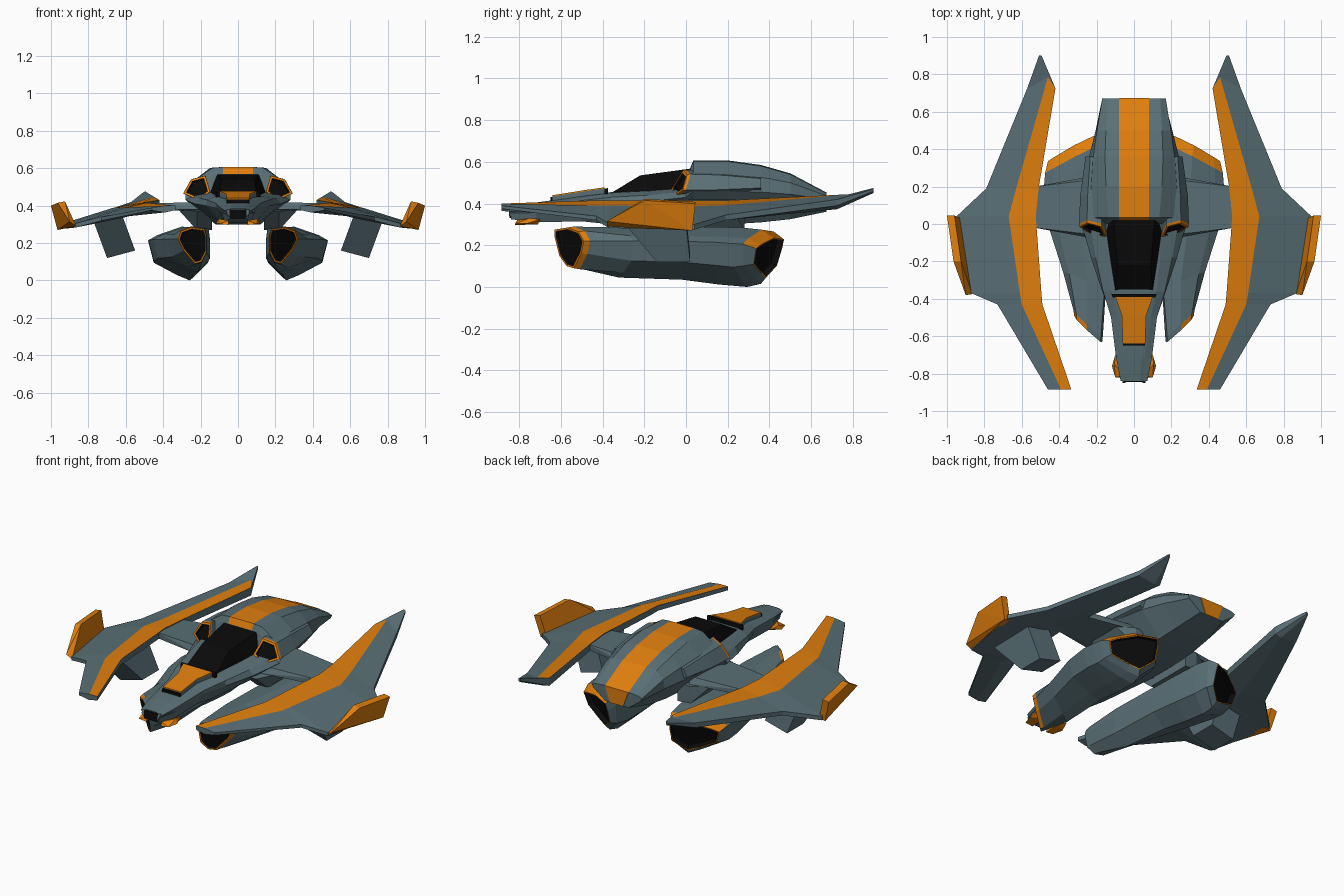
import bpy, bmesh

if "Cube" in bpy.data.objects:
    bpy.data.objects.remove(bpy.data.objects["Cube"])


def make_mat(name, col):
    m = bpy.data.materials.new(name)
    m.diffuse_color = (*col, 1)
    m.use_nodes = True
    m.node_tree.nodes["Principled BSDF"].inputs["Base Color"].default_value = m.diffuse_color
    return m


MATS = [make_mat("slate grey", (0.10, 0.16, 0.18)),
        make_mat("orange", (0.74, 0.21, 0.004)),
        make_mat("black", (0.003, 0.003, 0.003))]
GREY, ORANGE, BLACK = 0, 1, 2


def finish(bm, name, mirror):
    bmesh.ops.recalc_face_normals(bm, faces=bm.faces)
    me = bpy.data.meshes.new(name)
    bm.to_mesh(me)
    bm.free()
    for m in MATS:
        me.materials.append(m)
    ob = bpy.data.objects.new(name, me)
    bpy.context.collection.objects.link(ob)
    if mirror:
        mod = ob.modifiers.new("mirror", 'MIRROR')
        mod.use_mirror_merge = False
    return ob


def hull(name, pts, mat, mirror=False, both=False):
    """Convex solid around points; both=True adds the points mirrored in x."""
    bm = bmesh.new()
    if both:
        pts = list(pts) + [(-x, y, z) for x, y, z in pts]
    vs = [bm.verts.new(p) for p in pts]
    bmesh.ops.convex_hull(bm, input=vs)
    bmesh.ops.delete(bm, geom=[v for v in bm.verts if not v.link_faces], context='VERTS')
    bmesh.ops.dissolve_limit(bm, angle_limit=0.02, verts=bm.verts, edges=bm.edges)
    for f in bm.faces:
        f.material_index = mat
    return finish(bm, name, mirror)


def box(x0, x1, y0, y1, z0, z1):
    return [(x, y, z) for x in (x0, x1) for y in (y0, y1) for z in (z0, z1)]


def loft(name, rings, rule, mirror=False, openings=()):
    """Skin rings; rule(segment, side) gives colour; openings = (which cap, rim, depth)."""
    bm = bmesh.new()
    vr = [[bm.verts.new(p) for p in r] for r in rings]
    n = len(vr[0])
    for i in range(len(vr) - 1):
        for j in range(n):
            k = (j + 1) % n
            f = bm.faces.new((vr[i][j], vr[i][k], vr[i + 1][k], vr[i + 1][j]))
            f.material_index = rule(i, j)
    caps = [bm.faces.new(vr[0]), bm.faces.new(vr[-1])]
    bmesh.ops.recalc_face_normals(bm, faces=bm.faces)
    for which, rim, depth in openings:
        cap = caps[which]
        cap.material_index = ORANGE
        bmesh.ops.inset_region(bm, faces=[cap], thickness=rim, use_even_offset=True)
        cap.material_index = BLACK
        r = bmesh.ops.inset_region(bm, faces=[cap], thickness=0.004, depth=-depth)
        for f in r['faces']:
            f.material_index = BLACK
    return finish(bm, name, mirror)


# Fuselage: y, top half width, top z, mid half width, mid z, bottom half width, bottom z
SW = 0.08
hull_sec = [(-.84, .045, .385, .058, .36, .05, .325), (-.72, .06, .405, .09, .37, .07, .31),
            (-.50, .09, .435, .115, .39, .07, .315), (-.36, .12, .455, .17, .40, .08, .30),
            (-.18, .14, .465, .23, .41, .10, .30), (0, .15, .48, .28, .43, .12, .30),
            (.02, .13, .57, .28, .45, .12, .30), (.035, .135, .607, .28, .46, .12, .30),
            (.20, .15, .607, .265, .46, .12, .30), (.36, .155, .585, .24, .455, .12, .31),
            (.50, .15, .545, .205, .445, .11, .325), (.67, .14, .455, .16, .42, .08, .36)]


def hull_ring(y, tw, zt, mw, zm, bw, zb):
    s = min(SW, tw * .7)
    half = [(s, zt), (tw, zt - .005), ((tw + mw) / 2 + .02, zt * .55 + zm * .45), (mw, zm), (bw, zb)]
    return [(x, y, z) for x, z in half] + [(-x, y, z) for x, z in reversed(half)]


loft("fuselage", [hull_ring(*s) for s in hull_sec],
     lambda i, j: ORANGE if j == 9 and i >= 6 else GREY)
hull("tail_stripe", [(.08, .66, .458), (.08, .674, .455), (.045, .66, .36), (.045, .674, .36)], ORANGE, both=True)

# Cockpit and nose details
hull("canopy", [(.10, -.36, .45), (.09, -.22, .535), (.11, .025, .568), (.148, -.04, .47), (.13, .02, .48)],
     BLACK, both=True)
for part, y0, w0, z0, y1, w1, z1 in (("rear", -.39, .10, .472, -.49, .065, .458),
                                     ("front", -.49, .065, .458, -.64, .06, .434)):
    for kind, lo, hi, mat in (("block", -.05, 0, GREY), ("panel", 0, .006, ORANGE)):
        hull("nose_%s_%s" % (kind, part), [(w, y, z + d) for w, y, z in ((w0, y0, z0), (w1, y1, z1))
                                           for d in (lo, hi)], mat, both=True)
hull("panel_shadow_gap", [(.12, -.375, .474), (.115, -.392, .472), (.12, -.375, .44), (.115, -.392, .44)],
     BLACK, both=True)
hull("panel_tip", box(0, .06, -.65, -.638, .395, .432), BLACK, both=True)
hull("nose_grille", box(0, .045, -.846, -.83, .33, .38), BLACK, both=True)
hull("nose_prong", [(.045, -.85, .34), (.06, -.85, .36), (.045, -.72, .32), (.09, -.72, .36), (.06, -.84, .38),
                    (.045, -.84, .38)], GREY, mirror=True)
hull("nose_cheek", [(.05, -.82, .297), (.10, -.82, .303), (.118, -.76, .305), (.10, -.70, .325), (.05, -.71, .30),
                    (.05, -.81, .32), (.105, -.75, .33)], ORANGE, mirror=True)

# Shoulder intakes beside the cockpit
lip = [(.15, .475), (.175, .56), (.25, .54), (.292, .465), (.21, .43)]


def lip_ring(y, s, kx, kz):
    return [(.21 + (x - .21) * s, y + kx * (x - .21) + kz * (z - .49), .49 + (z - .49) * s) for x, z in lip]


loft("shoulder_intake", [lip_ring(-.035, 1, .4, .5), lip_ring(-.02, 1.02, .4, .5), lip_ring(.15, .95, 0, 0),
                         lip_ring(.36, .6, 0, 0)],
     lambda i, j: ORANGE if i == 0 else GREY, mirror=True, openings=[(0, .012, .012)])

# Engine pods: one angular outline, scaled and slanted along y, with a narrower mouth
outline = [(-1, .47), (-1, -.4), (-.44, -1), (0, -.8), (.81, -.33), (1, .47), (.7, .67), (-.12, 1), (-.94, .93)]
mouth = [(.17, .24), (.17, .15), (.195, .10), (.23, .09), (.29, .16), (.32, .22), (.305, .265), (.25, .285), (.18, .275)]


def pod_ring(y, cx, cz, hw, hh, kx, kz):
    return [(cx + u * hw, y + kx * u * hw + kz * v * hh, cz + v * hh) for u, v in outline]


def mouth_ring(y, grow):
    return [(.24 + (x - .24) * grow, y + .9 * (x - .17) - .25 * (z - .2), .19 + (z - .19) * grow) for x, z in mouth]


pods = [(-.30, .265, .165, .115, .12, .4, 0), (-.02, .305, .16, .15, .125, 0, 0),
        (.15, .32, .15, .16, .138, -.1, 0), (.27, .325, .142, .155, .142, -.35, 0),
        (.34, .33, .145, .145, .13, -.5, .1), (.385, .335, .14, .125, .095, -.5, .3)]
loft("engine_pod", [mouth_ring(-.62, 1), mouth_ring(-.59, 1.05)] + [pod_ring(*p) for p in pods],
     lambda i, j: ORANGE if (i == 0 and 3 <= j <= 6) or (i == 6 and j in (5, 6, 7)) else GREY,
     mirror=True, openings=[(0, .01, .012), (1, .006, .03)])
hull("pod_pylon", box(.14, .22, -.02, .28, .27, .38) + [(.14, -.14, .37), (.22, -.14, .37), (.32, .02, .38),
                                                       (.32, .22, .38)], GREY, mirror=True)

# Wings: y, inner x, stripe x, outer x, their heights, thickness, stripe end y shift
wing_sec = [(-.885, .335, .39, .46, .40, .40, .39, .03, 0), (-.43, .49, .60, .73, .415, .39, .34, .04, 0),
            (-.37, .495, .61, .87, .415, .39, .305, .045, 0), (.04, .525, .67, .95, .415, .388, .30, .05, 0),
            (.19, .51, .63, .79, .415, .392, .345, .05, 0), (.725, .42, .46, .571, .43, .445, .42, .06, .06),
            (.90, .494, .50, .508, .475, .475, .47, .02, 0)]


def wing_ring(y, xi, xs, xo, zi, zs, zo, t, d):
    return [(xi, y, zi), (xs, y + d, zs), (xo, y, zo), (xo, y, zo - t * .5), (xs, y, zs - t * 1.2), (xi, y, zi - t * .8)]


loft("wing", [wing_ring(*w) for w in wing_sec],
     lambda i, j: ORANGE if j == 0 and i < 5 else GREY, mirror=True)
hull("wing_root", box(.22, .53, -.02, .20, .375, .41) + [(.20, -.08, .38), (.20, .26, .38), (.20, -.06, .42),
                                                       (.20, .24, .42)], GREY, mirror=True)

# Upright wing tips and the fins hanging below the wings
tip = [(.90, -.38, .315), (.865, -.375, .29), (.965, -.2, .415), (1.0, .045, .40), (.965, .03, .27)]
hull("wing_tip", tip + [(x - .04, y, z + .008) for x, y, z in tip[2:]], ORANGE, mirror=True)
hull("wing_fin", [(.62, -.30, .35), (.77, -.30, .31), (.62, 0, .35), (.77, 0, .31),
                  (.55, -.14, .16), (.70, -.14, .12), (.55, .02, .16), (.70, .02, .12)], GREY, mirror=True)
